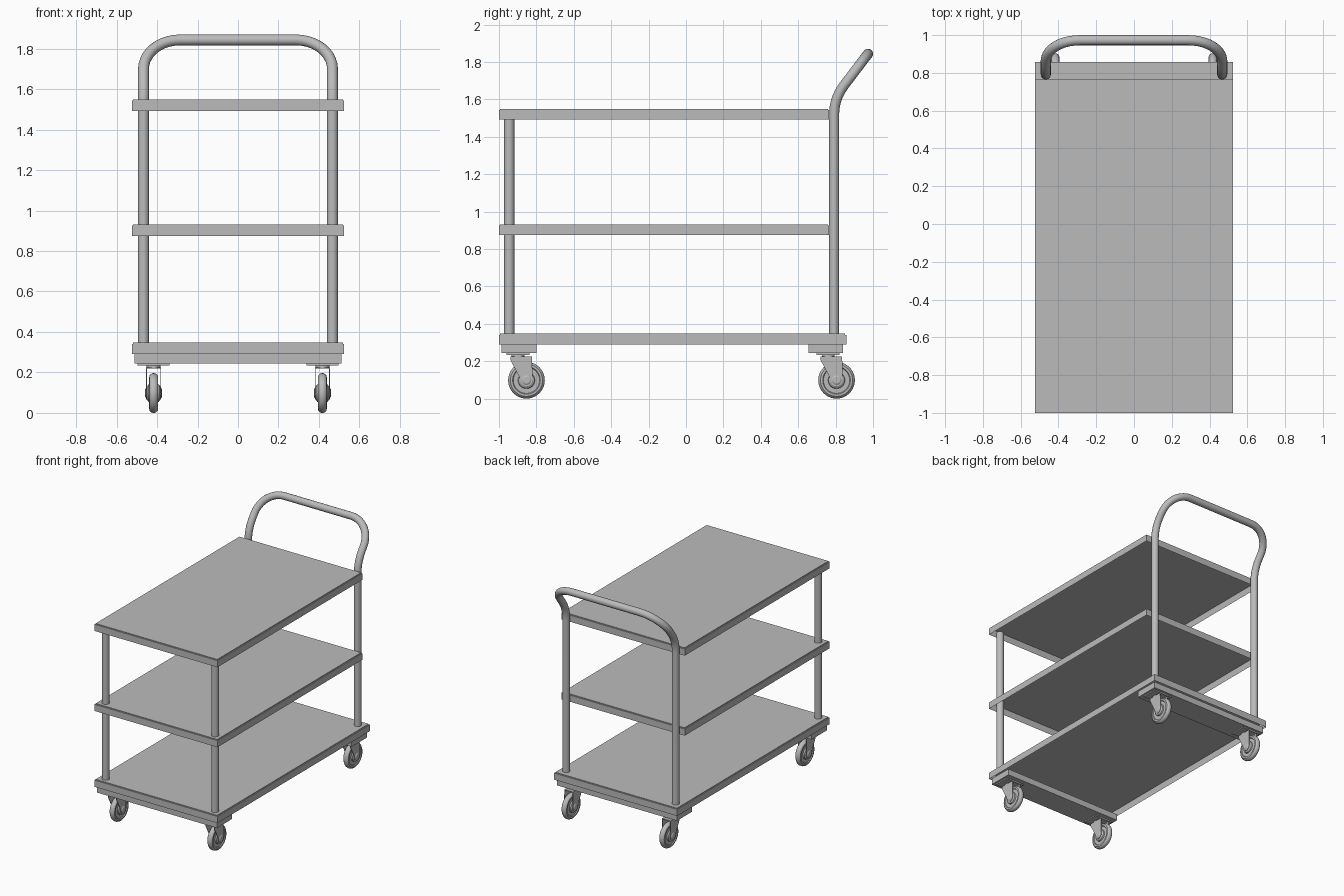
import bpy, bmesh, math
from mathutils import Vector, Matrix

cube = bpy.data.objects.get("Cube")
if cube:
    bpy.data.objects.remove(cube, do_unlink=True)

grey = bpy.data.materials.new("light_grey")
grey.use_nodes = True
colour = (0.5, 0.5, 0.5, 1)
grey.diffuse_color = colour
grey.node_tree.nodes["Principled BSDF"].inputs["Base Color"].default_value = colour


def finish(name, bm, angle=35):
    bmesh.ops.recalc_face_normals(bm, faces=bm.faces)
    mesh = bpy.data.meshes.new(name)
    bm.to_mesh(mesh)
    bm.free()
    mesh.materials.append(grey)
    obj = bpy.data.objects.new(name, mesh)
    bpy.context.collection.objects.link(obj)
    bpy.ops.object.select_all(action="DESELECT")
    obj.select_set(True)
    bpy.context.view_layer.objects.active = obj
    bpy.ops.object.shade_smooth_by_angle(angle=math.radians(angle))
    return obj


def box_mesh(lo, hi):
    lo, hi = Vector(lo), Vector(hi)
    bm = bmesh.new()
    matrix = Matrix.Translation((lo + hi) / 2) @ Matrix.Diagonal((*(hi - lo), 1))
    bmesh.ops.create_cube(bm, size=1, matrix=matrix)
    return bm


def tray(name, back, bottom, top):
    """Folded sheet shelf, open underneath, with softened top edges."""
    bm = box_mesh((-0.525, -1, bottom), (0.525, back, top))
    under = [f for f in bm.faces if f.normal.z < -0.5]
    bmesh.ops.inset_region(bm, faces=under, thickness=0.008)
    bmesh.ops.translate(bm, verts=under[0].verts, vec=(0, 0, top - bottom - 0.008))
    rim = [e for e in bm.edges if all(v.co.z > top - 0.001 for v in e.verts)]
    bmesh.ops.bevel(bm, geom=rim, offset=0.006, segments=2, affect="EDGES")
    finish(name, bm)


def cylinder(name, centre, radius, depth):
    bm = bmesh.new()
    bmesh.ops.create_cone(bm, cap_ends=True, segments=32, radius1=radius, radius2=radius,
                          depth=depth, matrix=Matrix.Translation(centre))
    return finish(name, bm)


def fillet(a, corner, b, cut, steps=10):
    """Circular arc that rounds a corner, starting at a set distance from it."""
    u, v = (a - corner).normalized(), (b - corner).normalized()
    half = u.angle(v) / 2
    radius = cut * math.tan(half)
    mid = (u + v).normalized()
    centre = corner + mid * cut / math.cos(half)
    side = (u - v).normalized()
    sweep = math.pi / 2 - half
    return [centre + radius * (side * math.sin(t) - mid * math.cos(t))
            for t in (sweep * (1 - 2 * i / steps) for i in range(steps + 1))]


def tube(name, path, radius):
    curve = bpy.data.curves.new(name, "CURVE")
    curve.dimensions = "3D"
    curve.bevel_depth = radius
    curve.bevel_resolution = 6
    curve.use_fill_caps = True
    spline = curve.splines.new("POLY")
    spline.points.add(len(path) - 1)
    for point, co in zip(spline.points, path):
        point.co = (*co, 1)
    curve.materials.append(grey)
    obj = bpy.data.objects.new(name, curve)
    bpy.context.collection.objects.link(obj)
    bpy.ops.object.select_all(action="DESELECT")
    obj.select_set(True)
    bpy.context.view_layer.objects.active = obj
    bpy.ops.object.convert(target="MESH")
    bpy.ops.object.shade_smooth_by_angle(angle=math.radians(40))


def wheel(name, x, y):
    """Tyre, recessed disc and conical hub, turned around the axle."""
    half = [(0.0, 0.042), (0.018, 0.042), (0.043, 0.026), (0.045, 0.016), (0.07, 0.016),
            (0.074, 0.022), (0.086, 0.021), (0.094, 0.014), (0.098, 0.005)]
    profile = half + [(r, -w) for r, w in reversed(half)]
    bm = bmesh.new()
    verts = [bm.verts.new((w, 0, r)) for r, w in profile]
    edges = [bm.edges.new(pair) for pair in zip(verts, verts[1:])]
    bmesh.ops.spin(bm, geom=verts + edges, cent=(0, 0, 0), axis=(1, 0, 0),
                   angle=math.tau, steps=40)
    bmesh.ops.remove_doubles(bm, verts=bm.verts, dist=0.0001)
    bmesh.ops.translate(bm, verts=bm.verts, vec=(x, y, 0.098))
    finish(name, bm, 30)


def fork(name, x, y):
    """Two tapered legs rounded under the axle, joined by a crown plate."""
    outline = [(-0.085, 0.225), (-0.085, 0.205), (-0.04, 0.12)]
    outline += [(0.032 * math.cos(t), 0.098 + 0.032 * math.sin(t))
                for t in (math.pi * (1 + i / 8) for i in range(9))]
    outline += [(0.03, 0.225)]
    bm = box_mesh((x - 0.037, y - 0.085, 0.22), (x + 0.037, y + 0.03, 0.225))
    for left in (-0.037, 0.033):
        face = bm.faces.new([bm.verts.new((x + left, y + a, b)) for a, b in outline])
        new = bmesh.ops.extrude_face_region(bm, geom=[face])["geom"]
        bmesh.ops.translate(bm, vec=(0.004, 0, 0),
                            verts=[v for v in new if isinstance(v, bmesh.types.BMVert)])
    finish(name, bm)


# Shelves
tray("bottom_shelf", 0.857, 0.29, 0.347)
tray("middle_shelf", 0.765, 0.875, 0.932)
tray("top_shelf", 0.765, 1.492, 1.549)

# Front posts
for side, x in (("left", 0.467), ("right", -0.467)):
    cylinder(f"front_post_{side}", (x, -0.945, 0.92), 0.027, 1.16)

# Rear posts and push handle as one bent tube
foot = Vector((0.467, 0.792, 0.342))
bend = Vector((0.467, 0.792, 1.605))
shoulder = Vector((0.467, 0.973, 1.843))
flip = Matrix.Diagonal((-1, 1, 1))
right_half = [foot] + fillet(foot, bend, shoulder, 0.085)
right_half += fillet(bend, shoulder, flip @ shoulder, 0.18)
tube("handle_frame", right_half + [flip @ p for p in reversed(right_half)], 0.027)

# Cross bars and casters
for end, bar_y, axle_y in (("front", -0.893, -0.853), ("rear", 0.747, 0.805)):
    finish(f"{end}_cross_bar",
           box_mesh((-0.511, bar_y - 0.093, 0.243), (0.511, bar_y + 0.093, 0.291)))
    for side, x in (("left", 0.417), ("right", -0.417)):
        swivel = axle_y - 0.045
        finish(f"{end}_{side}_caster_plate",
               box_mesh((x - 0.079, swivel - 0.062, 0.234), (x + 0.079, swivel + 0.062, 0.244)))
        cylinder(f"{end}_{side}_swivel", (x, swivel, 0.23), 0.034, 0.012)
        fork(f"{end}_{side}_fork", x, axle_y)
        wheel(f"{end}_{side}_wheel", x, axle_y)
